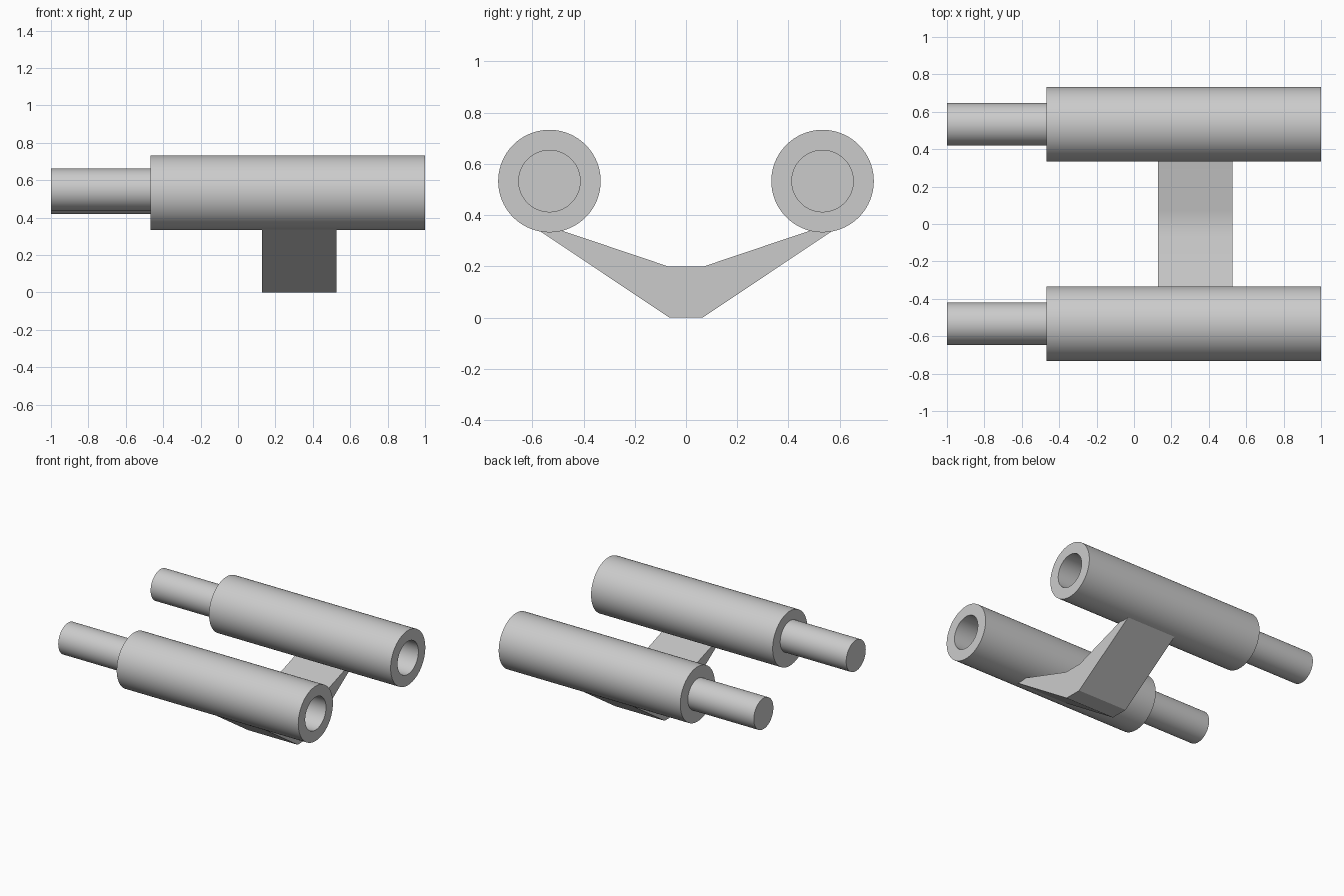
import bpy, bmesh, math
from mathutils import Matrix, Vector

cube = bpy.data.objects.get("Cube")
if cube:
    bpy.data.objects.remove(cube, do_unlink=True)

grey = bpy.data.materials.new("plain_grey")
grey.use_nodes = True
COLOUR = (0.6, 0.6, 0.6, 1)
grey.diffuse_color = COLOUR
grey.node_tree.nodes["Principled BSDF"].inputs["Base Color"].default_value = COLOUR


def finish(name, bm):
    bmesh.ops.remove_doubles(bm, verts=bm.verts, dist=0.0001)
    bmesh.ops.recalc_face_normals(bm, faces=bm.faces)
    mesh = bpy.data.meshes.new(name)
    bm.to_mesh(mesh)
    bm.free()
    mesh.materials.append(grey)
    ob = bpy.data.objects.new(name, mesh)
    bpy.context.collection.objects.link(ob)
    bpy.ops.object.select_all(action='DESELECT')
    ob.select_set(True)
    bpy.context.view_layer.objects.active = ob
    bpy.ops.object.shade_smooth_by_angle(angle=math.radians(30))
    return ob


def lathe(name, profile, y, z):
    """Turn an (x, radius) profile around an axis along x."""
    bm = bmesh.new()
    verts = [bm.verts.new((x, 0, r)) for x, r in profile]
    edges = [bm.edges.new(pair) for pair in zip(verts, verts[1:])]
    bmesh.ops.spin(bm, geom=verts + edges, cent=(0, 0, 0), axis=(1, 0, 0),
                   angle=math.tau, steps=96, use_merge=True)
    bm.transform(Matrix.Translation((0, y, z)))
    return finish(name, bm)


AXIS_Y, AXIS_Z = 0.533, 0.533
BACK, END, BORE_END = -0.467, 1.0, 0.44
OUTER, BORE, PEG = 0.2, 0.12, 0.113

# Socketed tubes with a peg at one end; the front peg sits slightly higher
for side, sign, lift in (("front", -1, 0.016), ("back", 1, 0)):
    lathe(side + "_tube",
          [(BACK, 0), (BACK, OUTER), (END, OUTER), (END, BORE),
           (BORE_END, BORE), (BORE_END, 0)], sign * AXIS_Y, AXIS_Z)
    lathe(side + "_peg",
          [(-1, 0), (-1, PEG), (BACK + 0.01, PEG), (BACK + 0.01, 0)],
          sign * AXIS_Y, AXIS_Z + lift)

# Bracket: mirrored half profile, extruded along x, its ends sunk in the tubes
half = [(0.065, 0), (0.6, 0.358), (0.53, 0.355), (0.07, 0.2)]
outline = half + [(-y, z) for y, z in reversed(half)]
bm = bmesh.new()
face = bm.faces.new([bm.verts.new((0.127, y, z)) for y, z in outline])
out = bmesh.ops.extrude_face_region(bm, geom=[face])
bmesh.ops.translate(bm, vec=Vector((0.4, 0, 0)),
                    verts=[v for v in out["geom"] if isinstance(v, bmesh.types.BMVert)])
finish("bracket", bm)
